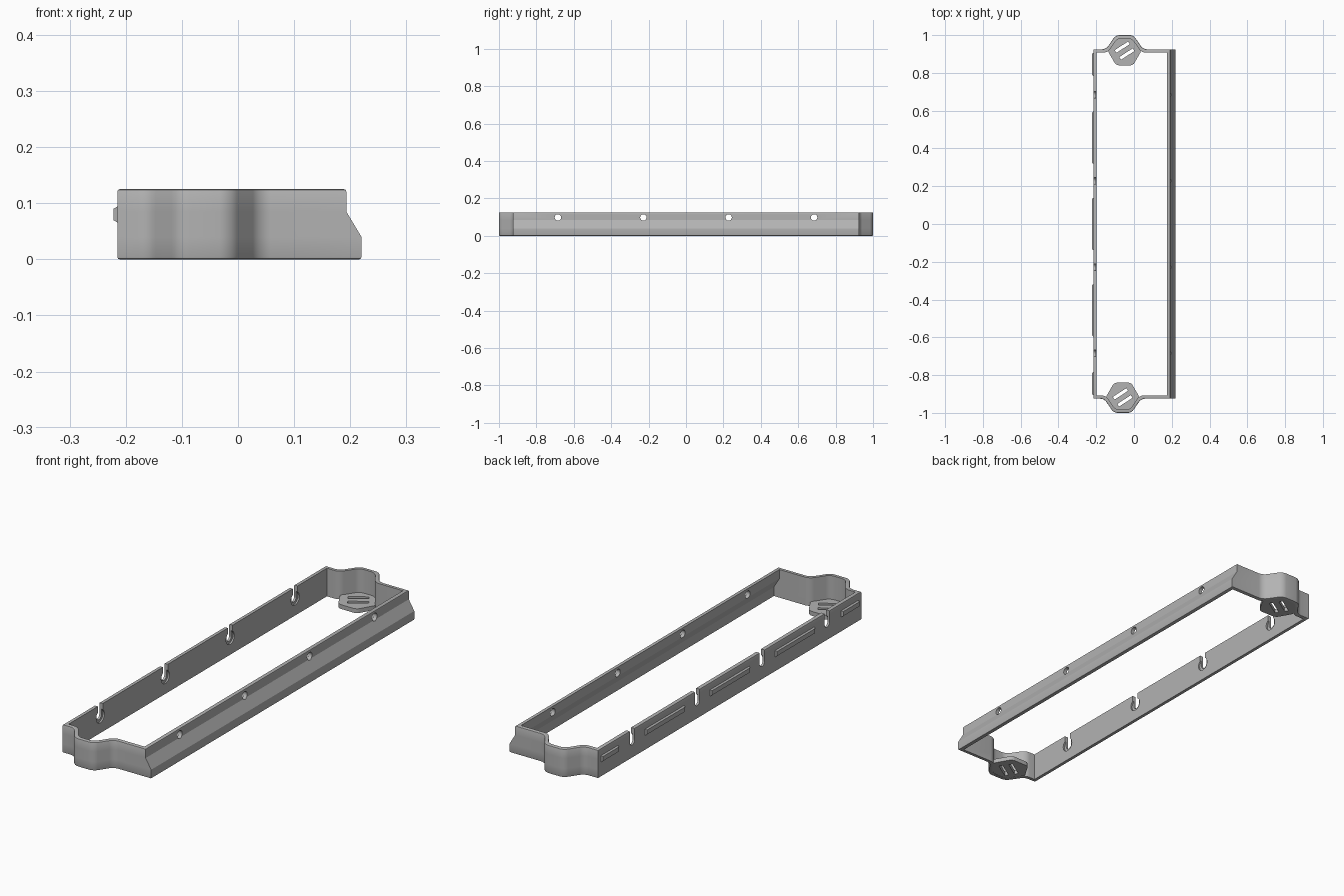
import bpy, bmesh, math
from mathutils import Matrix, Vector

old = bpy.data.objects.get("Cube")
if old:
    bpy.data.objects.remove(old, do_unlink=True)

HEIGHT, WALL = 0.125, 0.017
END_Y, TIP_Y = 0.925, 1.0
LEFT_X, RIGHT_X = -0.215, 0.22
BACK_CX, FRONT_CX = -0.05, -0.06
SLOT_YS = [-0.685, -0.228, 0.228, 0.685]

grey = bpy.data.materials.new("plain grey")
grey.use_nodes = True
COLOR = (0.45, 0.45, 0.45, 1)
grey.diffuse_color = COLOR
grey.node_tree.nodes["Principled BSDF"].inputs["Base Color"].default_value = COLOR


def finish(bm, name):
    bmesh.ops.recalc_face_normals(bm, faces=bm.faces)
    mesh = bpy.data.meshes.new(name)
    bm.to_mesh(mesh)
    bm.free()
    mesh.materials.append(grey)
    ob = bpy.data.objects.new(name, mesh)
    bpy.context.collection.objects.link(ob)
    return ob


def prism(points, z0, z1):
    """Upright prism over a flat outline."""
    bm = bmesh.new()
    base = bm.faces.new([bm.verts.new((x, y, z0)) for x, y in points])
    out = bmesh.ops.extrude_face_region(bm, geom=[base])
    verts = [v for v in out["geom"] if isinstance(v, bmesh.types.BMVert)]
    bmesh.ops.translate(bm, verts=verts, vec=(0, 0, z1 - z0))
    bmesh.ops.recalc_face_normals(bm, faces=bm.faces)
    return bm


def is_upright(e):
    a, b = (v.co for v in e.verts)
    return abs(a.z - b.z) > 1e-4 and (a.xy - b.xy).length < 1e-5


def round_uprights(bm, radius, test=lambda p: True):
    edges = [e for e in bm.edges if is_upright(e) and test(e.verts[0].co)]
    bmesh.ops.bevel(bm, geom=edges, offset=radius, segments=5,
                    profile=0.5, affect='EDGES')


def outline(t):
    """Tray footprint, moved inward by t, with a bump at each end."""
    def end(cx, s):
        a, b = 0.098 - 0.53 * t, 0.047 - 0.53 * t
        y, tip = s * (END_Y - t), s * (TIP_Y - t)
        return [(RIGHT_X - t, y), (cx + a, y), (cx + b, tip),
                (cx - b, tip), (cx - a, y), (LEFT_X + t, y)]
    return end(BACK_CX, 1) + end(FRONT_CX, -1)[::-1]


def tray_solid(t, z0, z1):
    bm = prism(outline(t), z0, z1)
    round_uprights(bm, 0.02, lambda p: -0.18 < p.x < 0.1)
    # sloping right side: narrower above than below
    for z in (0.04, 0.085):
        bmesh.ops.bisect_plane(bm, geom=bm.verts[:] + bm.edges[:] + bm.faces[:],
                               plane_co=(0, 0, z), plane_no=(0, 0, 1))
    for v in bm.verts:
        if v.co.x > 0.15 and v.co.z > 0.08:
            v.co.x -= 0.027
    return bm


def cylinder_x(name, radius, x0, x1, y, z):
    bm = bmesh.new()
    m = Matrix.Translation(((x0 + x1) / 2, y, z)) @ Matrix.Rotation(math.pi / 2, 4, 'Y')
    bmesh.ops.create_cone(bm, cap_ends=True, segments=24, radius1=radius,
                          radius2=radius, depth=x1 - x0, matrix=m)
    return finish(bm, name)


def box(name, center, size, turn=0.0):
    bm = bmesh.new()
    m = (Matrix.Translation(center) @ Matrix.Rotation(turn, 4, 'Z')
         @ Matrix.Diagonal(Vector(size)).to_4x4())
    bmesh.ops.create_cube(bm, size=1, matrix=m)
    return finish(bm, name)


def cut(ob, cutters):
    """Subtract the cutters, bake the result and remove them."""
    for c in cutters:
        c.hide_render = True
        mod = ob.modifiers.new("cut", 'BOOLEAN')
        mod.operation, mod.solver, mod.object = 'DIFFERENCE', 'EXACT', c
    dg = bpy.context.evaluated_depsgraph_get()
    mesh = bpy.data.meshes.new_from_object(ob.evaluated_get(dg))
    ob.modifiers.clear()
    ob.data = mesh
    for c in cutters:
        bpy.data.objects.remove(c, do_unlink=True)


# Open frame with thin walls and softened rims
bm = tray_solid(0, 0, HEIGHT)
rims = [e for e in bm.edges if len({round(v.co.z, 4) for v in e.verts}) == 1
        and (e.verts[0].co.z < 0.001 or e.verts[0].co.z > HEIGHT - 0.001)]
bmesh.ops.bevel(bm, geom=rims, offset=0.004, segments=2, profile=0.5, affect='EDGES')
frame = finish(bm, "frame")
cutters = [finish(tray_solid(WALL, -0.01, HEIGHT + 0.01), "cutter_inside")]

# Screw holes on the right, open keyhole slots on the left
inner = LEFT_X + WALL
for y in SLOT_YS:
    cutters += [
        cylinder_x("cutter_hole", 0.017, 0.12, 0.26, y, 0.098),
        cylinder_x("cutter_slot_end", 0.017, -0.26, -0.15, y, 0.075),
        box("cutter_slot", (-0.2, y, 0.115), (0.1, 0.034, 0.08)),
        cylinder_x("cutter_recess", 0.029, inner - 0.007, inner + 0.03, y, 0.075),
    ]
cut(frame, cutters)

# Hexagonal end plates with plain vent slots
for name, cx, s in (("back", BACK_CX, 1), ("front", FRONT_CX, -1)):
    cy, r = s * 0.918, 0.09
    hexagon = [(cx + r * math.cos(i * math.pi / 3), cy + r * math.sin(i * math.pi / 3))
               for i in range(6)]
    bm = prism(hexagon, 0.001, 0.02)
    round_uprights(bm, 0.015)
    plate = finish(bm, name + "_end_plate")
    turn = math.radians(33)
    vents = []
    for k in (-1, 1):
        off = 0.022 * k
        vents.append(box("cutter_vent", (cx - off * math.sin(turn), cy + off * math.cos(turn), 0.01),
                         (0.085, 0.017, 0.06), turn))
    cut(plate, vents)

# Raised ribs on the outer left wall
RIBS = [(-0.845, 0.125), (-0.457, 0.28), (0, 0.28), (0.457, 0.28), (0.845, 0.125)]
for i, (y, length) in enumerate(RIBS):
    rib = box(f"side_rib_{i + 1}", (-0.217, y, 0.08), (0.01, length, 0.032))
    for v in rib.data.vertices:
        if v.co.x < -0.217:
            v.co.z += math.copysign(0.006, 0.08 - v.co.z)
            v.co.y += math.copysign(0.006, y - v.co.y)

# Smooth the rounded corners, keep the hard edges
bpy.ops.object.select_all(action='DESELECT')
for ob in bpy.context.scene.objects:
    if ob.type == 'MESH' and grey.name in ob.data.materials:
        ob.select_set(True)
        bpy.context.view_layer.objects.active = ob
bpy.ops.object.shade_smooth_by_angle(angle=math.radians(25))
